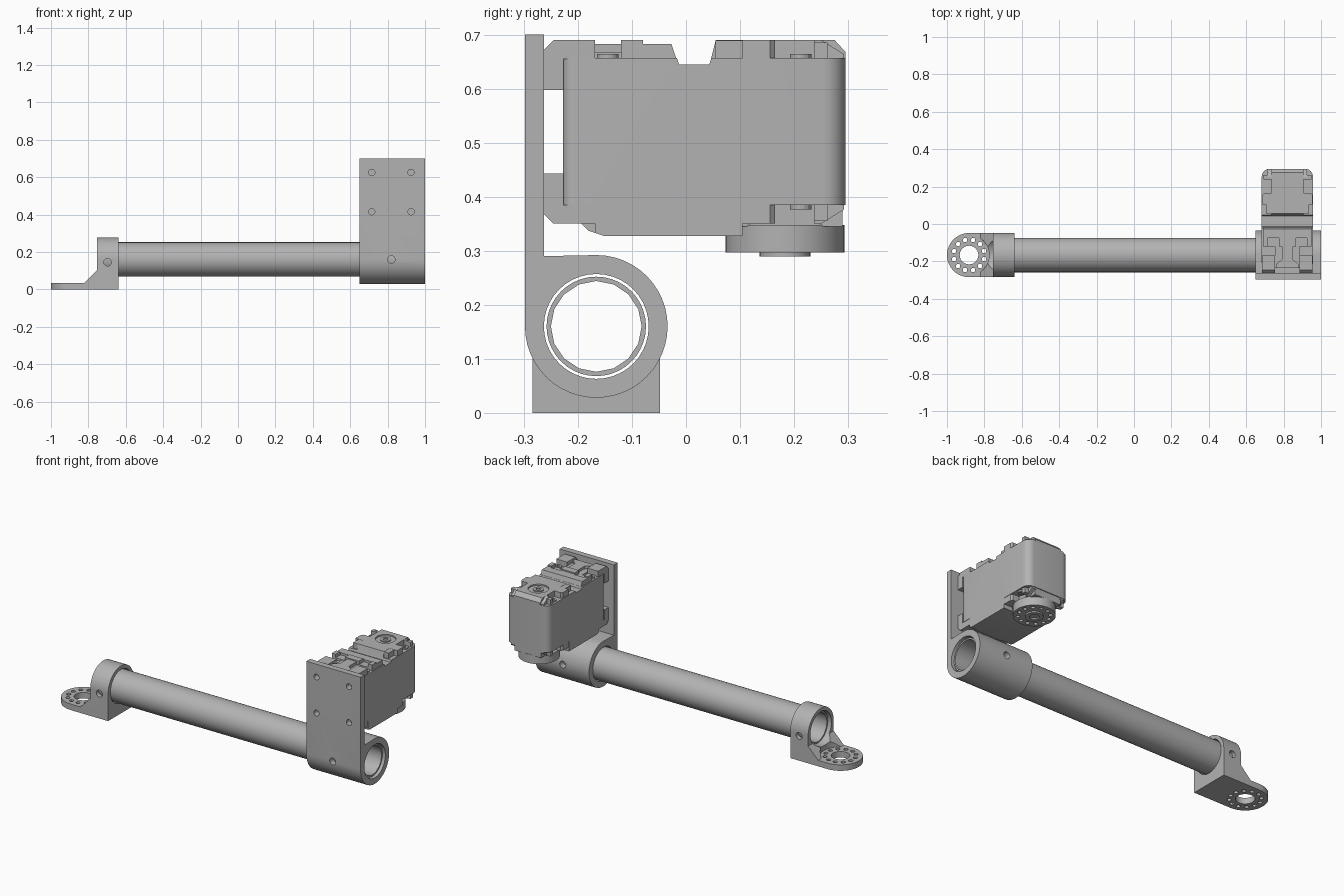
import bpy, bmesh, math
from mathutils import Vector

if "Cube" in bpy.data.objects:
    bpy.data.objects.remove(bpy.data.objects["Cube"], do_unlink=True)

GREY = (0.45, 0.45, 0.45, 1.0)
mat = bpy.data.materials.new("plain grey")
mat.use_nodes = True
mat.diffuse_color = GREY
bsdf = mat.node_tree.nodes["Principled BSDF"]
bsdf.inputs["Base Color"].default_value = GREY
bsdf.inputs["Roughness"].default_value = 0.6

PLACE = {"x": lambda a, b, t: (t, a, b),
         "y": lambda a, b, t: (a, t, b),
         "z": lambda a, b, t: (a, b, t)}


def prism(name, pts, axis, lo, hi):
    """Extrude a closed 2D profile along an axis."""
    bm = bmesh.new()
    f = PLACE[axis]
    rings = [[bm.verts.new(f(a, b, t)) for a, b in pts] for t in (lo, hi)]
    bm.faces.new(rings[0])
    bm.faces.new(rings[1])
    n = len(pts)
    for i in range(n):
        j = (i + 1) % n
        bm.faces.new((rings[0][i], rings[0][j], rings[1][j], rings[1][i]))
    bmesh.ops.recalc_face_normals(bm, faces=bm.faces)
    me = bpy.data.meshes.new(name)
    bm.to_mesh(me)
    bm.free()
    me.materials.append(mat)
    ob = bpy.data.objects.new(name, me)
    bpy.context.collection.objects.link(ob)
    return ob


def arc(c, r, start, end, n):
    angles = [math.radians(start + (end - start) * i / n) for i in range(n + 1)]
    return [(c[0] + r * math.cos(a), c[1] + r * math.sin(a)) for a in angles]


def rod(name, c, r, axis, lo, hi, n=32):
    return prism(name, arc(c, r, 0, 360, n)[:-1], axis, lo, hi)


def box(name, x, y, z):
    return prism(name, [(x[0], y[0]), (x[1], y[0]), (x[1], y[1]), (x[0], y[1])], "z", *z)


def activate(ob):
    bpy.ops.object.select_all(action="DESELECT")
    ob.select_set(True)
    bpy.context.view_layer.objects.active = ob


def cut(ob, cutters):
    activate(ob)
    for c in cutters:
        m = ob.modifiers.new("cut", "BOOLEAN")
        m.operation, m.solver, m.object = "DIFFERENCE", "EXACT", c
        bpy.ops.object.modifier_apply(modifier=m.name)
        bpy.data.objects.remove(c, do_unlink=True)


def smooth(ob):
    activate(ob)
    bpy.ops.object.shade_smooth_by_angle(angle=math.radians(30))


def ring_holes(c, r, size, lo, hi, n=12):
    return [rod("hole", p, size, "z", lo, hi, 12) for p in arc(c, r, 15, 375, n)[:-1]]


AXIS = (-0.166, 0.16)      # tube axis in y, z
MID = 0.82                 # servo centre in x

# Tube
tube = rod("tube", AXIS, 0.092, "x", -0.735, 0.985, 40)
cut(tube, [rod("bore", AXIS, 0.084, "x", -1.1, 1.1, 16)])
smooth(tube)

# Clamp with upright mounting plate
clamp = prism("clamp_plate", [(-0.298, 0.70), (-0.263, 0.70), (-0.263, 0.29)]
              + arc(AXIS, 0.132, 90, -180, 36), "x", 0.65, 1.0)
cut(clamp, [rod("bore", AXIS, 0.097, "x", 0.5, 1.1, 40),
            rod("hole", (MID, 0.16), 0.02, "y", -0.4, 0.1, 16)]
    + [rod("hole", (MID + s * 0.105, z), 0.017, "y", -0.4, -0.2, 16)
       for s in (-1, 1) for z in (0.415, 0.625)])
smooth(clamp)

# End bracket: collar, round flange and scooped gussets
HUB = (-0.882, -0.166)
collar = prism("end_collar", [(-0.284, 0), (-0.048, 0)] + arc(AXIS, 0.118, 0, 180, 24),
               "x", -0.755, -0.64)
cut(collar, [rod("bore", AXIS, 0.097, "x", -1.1, -0.5, 40),
             rod("hole", (-0.697, 0.145), 0.02, "y", -0.4, 0.1, 16)])
smooth(collar)
flange = prism("end_flange", [(-0.755, -0.284), (-0.755, -0.048)]
               + arc(HUB, 0.118, 90, 270, 24), "z", 0, 0.035)
cut(flange, [rod("hole", HUB, 0.05, "z", -0.1, 0.1, 24)]
    + ring_holes(HUB, 0.083, 0.012, -0.1, 0.1))
smooth(flange)
gusset = prism("end_gusset", [(-0.825, 0.03), (-0.755, 0.03), (-0.755, 0.10)], "y", -0.284, -0.048)
cut(gusset, [rod("scoop", HUB, 0.108, "z", -0.1, 0.3, 40),
             rod("bore", AXIS, 0.097, "x", -1.1, -0.5, 40)])
smooth(gusset)

# Servo body with rounded upright corners
body = prism("servo_body", [
    (-0.228, 0.385), (-0.168, 0.385), (-0.168, 0.333), (-0.15, 0.327), (0.105, 0.327),
    (0.105, 0.385), (0.295, 0.385), (0.295, 0.657), (0.047, 0.657), (0.043, 0.645),
    (-0.013, 0.645), (-0.017, 0.657), (-0.228, 0.657)], "x", 0.683, 0.957)
bm = bmesh.new()
bm.from_mesh(body.data)
for edge_y, width in ((0.295, 0.042), (-0.228, 0.02)):
    edges = [e for e in bm.edges if all(abs(v.co.y - edge_y) < 0.001 for v in e.verts)
             and abs(e.verts[0].co.x - e.verts[1].co.x) < 0.001]
    bmesh.ops.bevel(bm, geom=edges, offset=width, segments=6, profile=0.5, affect="EDGES")
bm.to_mesh(body.data)
bm.free()
smooth(body)
prism("servo_bottom_rise", [(-0.2, 0.39), (-0.195, 0.352), (-0.18, 0.337), (-0.15, 0.327),
                            (-0.14, 0.39)], "x", 0.74, 0.90)

# Top covers
prism("front_cover_bar", [(-0.12, 0.65), (-0.12, 0.69), (-0.08, 0.69), (-0.08, 0.683),
                          (-0.027, 0.683), (-0.016, 0.65)], "x", 0.69, 0.95)
cut(bpy.data.objects["front_cover_bar"],
    [box("pocket", (MID - s * 0.075 - 0.03, MID - s * 0.075 + 0.03), (-0.13, -0.075), (0.67, 0.8))
     for s in (-1, 1)])
box("front_cover_base", (0.755, 0.885), (-0.235, -0.11), (0.65, 0.668))
prism("front_cover_rib", [(MID + s * x, y) for s, row in (
    (-1, [(0.06, -0.235), (0.06, -0.215), (0.03, -0.19), (0.03, -0.1)]),
    (1, [(0.03, -0.1), (0.03, -0.19), (0.06, -0.215), (0.06, -0.235)])) for x, y in row],
    "z", 0.65, 0.683)
cover = prism("back_cover", [(0.045, 0.65), (0.055, 0.69), (0.275, 0.69), (0.295, 0.668),
                             (0.295, 0.65)], "x", 0.735, 0.905)
cut(cover, [rod("dial", (MID, 0.19), 0.055, "z", 0.682, 0.8, 32)])
dial = rod("dial_hub", (MID, 0.19), 0.028, "z", 0.67, 0.688, 24)
cut(dial, [rod("hole", (MID, 0.19), 0.013, "z", 0.68, 0.8, 16)])

# Lower cover behind the output horn
box("lower_cover", (0.735, 0.905), (0.1, 0.29), (0.345, 0.39))

# Corner lugs, cover ears and screws, on both sides, top and bottom
LUG = [(-0.263, 0.597), (-0.227, 0.597), (-0.227, 0.655), (-0.168, 0.655),
       (-0.168, 0.69), (-0.245, 0.69), (-0.263, 0.672)]
for s, side in ((-1, "right"), (1, "left")):
    inner, outer = MID + s * 0.08, MID + s * 0.135
    for level, flip in (("top", False), ("bottom", True)):
        def h(z):
            return 1.04 - z if flip else z
        tag = side + "_" + level
        prism("front_lug_" + tag, [(y, h(z)) for y, z in LUG], "x", MID + s * 0.065, outer)
        prism("cover_ear_" + tag, [(inner, 0.105), (outer, 0.105), (outer, 0.155),
                                   (outer - s * 0.01, 0.165), (inner, 0.165)],
              "z", *sorted((h(0.65), h(0.69))))
        prism("back_ear_" + tag, [(0.237, h(0.65)), (0.237, h(0.69)), (0.25, h(0.69)),
                                  (0.292, h(0.664)), (0.292, h(0.65))],
              "x", inner, MID + s * 0.105)
        box("rear_corner_" + tag, sorted((MID + s * 0.1, MID + s * 0.128)), (0.237, 0.262),
            sorted((h(0.65), h(0.685))))
        for y in (-0.145, 0.212):
            screw = rod("screw_" + tag, (MID + s * 0.108, y), 0.02, "z",
                        *sorted((h(0.65), h(0.664))), 16)
            cut(screw, [rod("socket", (MID + s * 0.108, y), 0.009, "z",
                            *sorted((h(0.659), h(0.7))), 6)])
    box("cover_shoulder_" + side, sorted((inner, MID + s * 0.115)), (0.055, 0.106), (0.65, 0.689))

# Output horn
HORN = (MID, 0.183)
horn = rod("output_horn", HORN, 0.11, "z", 0.297, 0.348, 48)
cut(horn, ring_holes(HORN, 0.083, 0.011, 0.2, 0.33))
smooth(horn)
boss = rod("horn_boss", HORN, 0.047, "z", 0.289, 0.31, 32)
cut(boss, [rod("hole", HORN, 0.025, "z", 0.2, 0.303, 20)])
smooth(boss)
